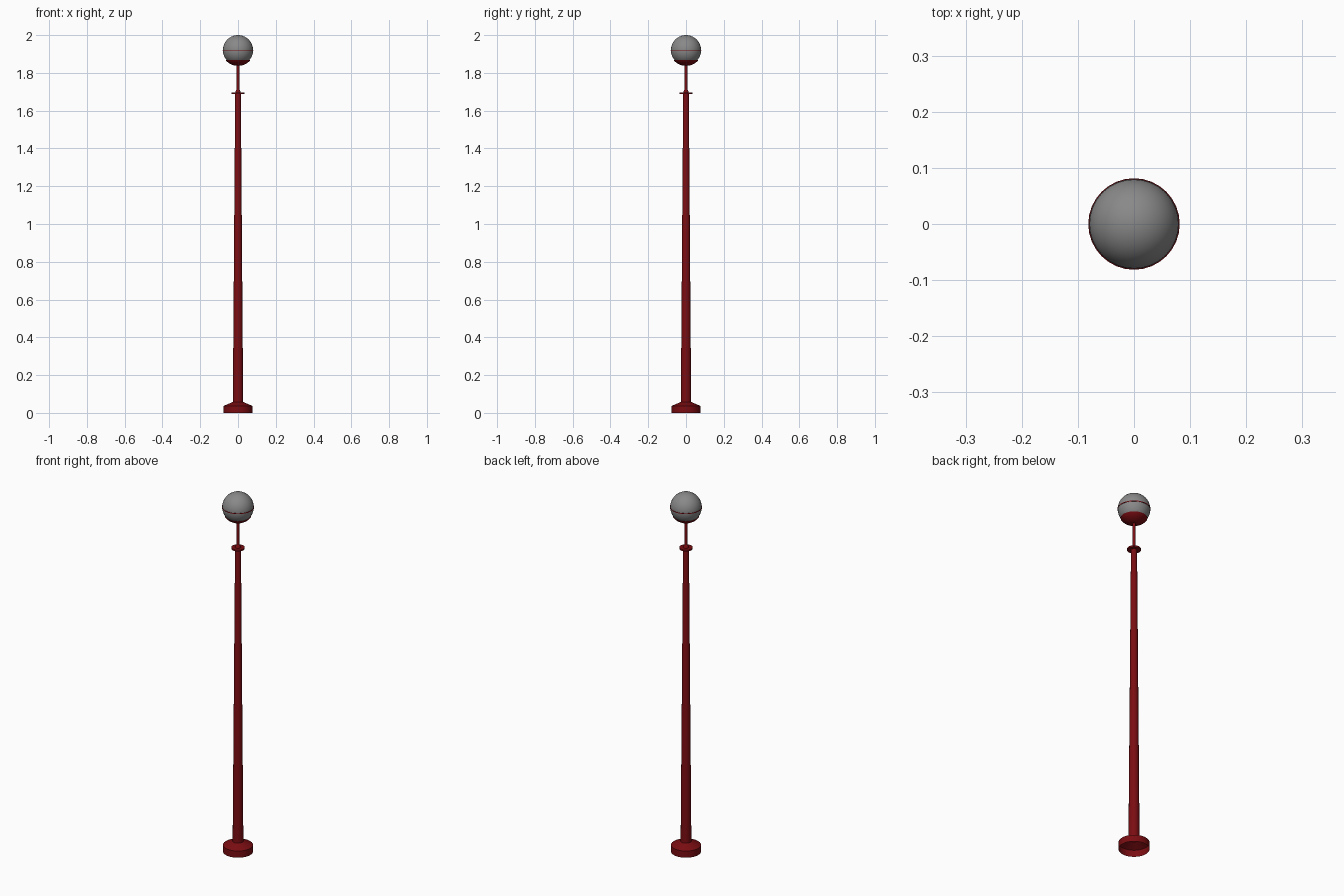
import bpy, bmesh, math

if "Cube" in bpy.data.objects:
    bpy.data.objects.remove(bpy.data.objects["Cube"])


def material(name, color):
    mat = bpy.data.materials.new(name)
    mat.diffuse_color = (*color, 1)
    mat.use_nodes = True
    mat.node_tree.nodes["Principled BSDF"].inputs["Base Color"].default_value = mat.diffuse_color
    return mat


red = material("red_paint", (0.195, 0.004, 0.006))
grey = material("globe_grey", (0.25, 0.25, 0.25))


def lathe(name, profile, sides=32, mat=None, angle=30, closed=False):
    """Revolve (radius, z) points around the z axis."""
    bm = bmesh.new()
    verts = [bm.verts.new((r, 0, z)) for r, z in profile]
    pairs = list(zip(verts, verts[1:]))
    if closed:
        pairs.append((verts[-1], verts[0]))
    edges = [bm.edges.new(p) for p in pairs]
    bmesh.ops.spin(bm, geom=verts + edges, cent=(0, 0, 0), axis=(0, 0, 1),
                   angle=math.tau, steps=sides, use_merge=False)
    bmesh.ops.remove_doubles(bm, verts=bm.verts, dist=1e-5)
    bmesh.ops.recalc_face_normals(bm, faces=bm.faces)
    mesh = bpy.data.meshes.new(name)
    bm.to_mesh(mesh)
    bm.free()
    obj = bpy.data.objects.new(name, mesh)
    bpy.context.collection.objects.link(obj)
    if mat:
        mesh.materials.append(mat)
    bpy.ops.object.select_all(action='DESELECT')
    obj.select_set(True)
    bpy.context.view_layer.objects.active = obj
    bpy.ops.object.shade_smooth_by_angle(angle=math.radians(angle))
    return obj


# Hollow foot with a sloped shoulder
lathe("base", [(0.076, 0), (0.076, 0.037), (0.0273, 0.058)], mat=red)

# Tapered pole with a small pointed cap
lathe("pole", [(0.0273, 0.056), (0.015, 1.695), (0.013, 1.703), (0.007, 1.712)],
      sides=24, mat=red)

# Thin flange near the top of the pole
lathe("flange", [(0, 1.688), (0.034, 1.688), (0.034, 1.696), (0, 1.696)], mat=red)

# Slim rod carrying the globe
lathe("rod", [(0.0075, 1.70), (0.0075, 1.845)], sides=16, mat=red)

# Globe
R, ZC = 0.08, 1.92
arc = [math.pi * i / 20 - math.pi / 2 for i in range(21)]
lathe("globe", [(R * math.cos(a), ZC + R * math.sin(a)) for a in arc], mat=grey)

# Shallow cup hugging the globe's underside
lathe("cup", [(0, 1.8375), (0.018, 1.839), (0.034, 1.844), (0.05, 1.853),
              (0.06, 1.861), (0.066, 1.869), (0.060, 1.869)], mat=red)

# Thin band around the globe's equator
lathe("equator_band", [(0.079, ZC - 0.002), (0.0815, ZC - 0.002),
                       (0.0815, ZC + 0.002), (0.079, ZC + 0.002)],
      mat=red, closed=True)
